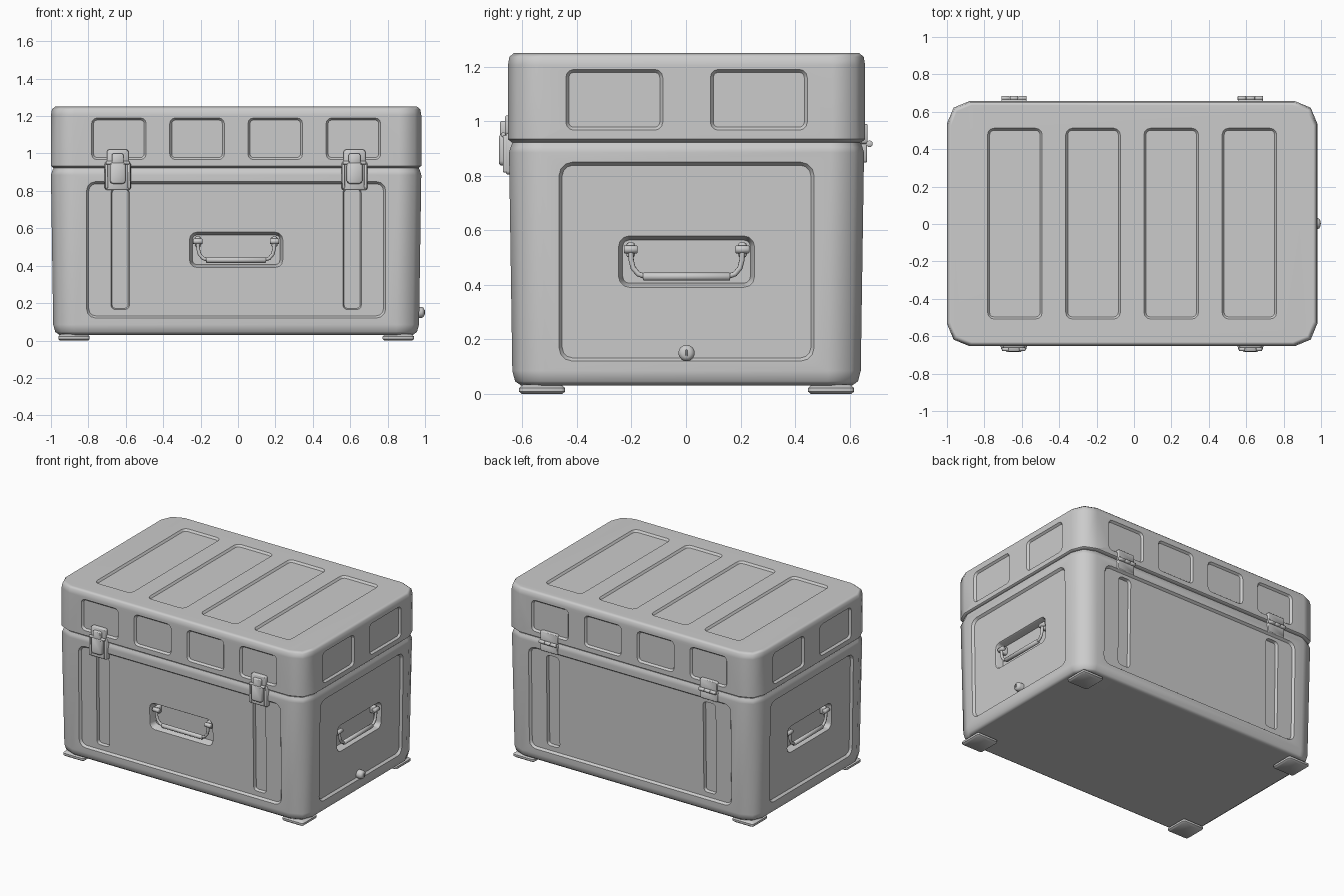
import bpy, bmesh, math
from mathutils import Matrix, Vector

if "Cube" in bpy.data.objects:
    bpy.data.objects.remove(bpy.data.objects["Cube"])

CX, CY = -0.01, 0.002          # centre of the case body
X, Y, Z = Vector((1, 0, 0)), Vector((0, 1, 0)), Vector((0, 0, 1))
AXES = {"front": (X, -Y), "back": (-X, Y), "right": (Y, X), "left": (-Y, -X)}
SLOPE = 0.015                  # body sides lean outwards slightly


def frame(face, dist, slope=0.0):
    """Local frame on a side: u across, v up, n outwards."""
    if face == "top":
        return Matrix.Translation((CX, CY, dist))
    u, n = AXES[face]
    o = Vector((CX, CY, 0)) + n * dist
    v = Z + n * slope
    return Matrix(((u.x, v.x, n.x, o.x), (u.y, v.y, n.y, o.y),
                   (u.z, v.z, n.z, o.z), (0, 0, 0, 1)))


def rounded(hw, hh, r, seg):
    pts = []
    for k, (sx, sy) in enumerate(((1, 1), (-1, 1), (-1, -1), (1, -1))):
        for i in range(seg + 1):
            a = math.pi / 2 * (k + i / seg)
            pts.append((sx * (hw - r) + r * math.cos(a), sy * (hh - r) + r * math.sin(a)))
    return pts


def smooth(ob, angle=47):
    bpy.ops.object.select_all(action="DESELECT")
    ob.select_set(True)
    bpy.context.view_layer.objects.active = ob
    bpy.ops.object.shade_smooth_by_angle(angle=math.radians(angle))


def part(name, mat, layers, u=0, v=0, seg=2):
    """Loft of rounded rectangles; layers are (half width, half height, radius, n)."""
    bm = bmesh.new()
    rings = [[bm.verts.new(mat @ Vector((u + a, v + b, n))) for a, b in rounded(hw, hh, r, seg)]
             for hw, hh, r, n in layers]
    count = len(rings[0])
    for lo, hi in zip(rings, rings[1:]):
        for i in range(count):
            j = (i + 1) % count
            bm.faces.new((lo[i], lo[j], hi[j], hi[i]))
    bm.faces.new(rings[0][::-1])
    bm.faces.new(rings[-1])
    bmesh.ops.remove_doubles(bm, verts=bm.verts, dist=1e-5)
    bmesh.ops.recalc_face_normals(bm, faces=bm.faces)
    me = bpy.data.meshes.new(name)
    bm.to_mesh(me)
    bm.free()
    ob = bpy.data.objects.new(name, me)
    bpy.context.collection.objects.link(ob)
    smooth(ob)
    return ob


def plate(name, mat, u, v, hw, hh, n0, n1, r=0.012, b=0.004):
    return part(name, mat, [(hw, hh, r, n0), (hw, hh, r, n1 - b), (hw - b, hh - b, r - b, n1)], u, v)


def rod(name, mat, centre, half, r, axis="u"):
    """Cylinder along local u or n with small chamfers."""
    m = mat @ Matrix.Translation(centre)
    if axis == "u":
        m = m @ Matrix.Rotation(math.pi / 2, 4, "Y")
    c, s = r * 0.2, r * 0.8
    return part(name, m, [(s, s, s, -half), (r, r, r, c - half), (r, r, r, half - c), (s, s, s, half)], seg=4)


def recess(mat, u0, u1, v0, v1, depth, inset, r, lip=None):
    hw, hh = (u1 - u0) / 2, (v1 - v0) / 2
    layers = [(hw, hh, r, 0.02), (hw, hh, r, 0)]
    if lip:                                     # sloped lip before the deep wall
        layers.append((hw - lip, hh - lip, r - lip, -lip - 0.008))
    layers.append((hw - inset, hh - inset, r - inset, -depth))
    ob = part("cutter", mat, layers, (u0 + u1) / 2, (v0 + v1) / 2, 3)
    ob.hide_render = True
    return ob


def carve(target, cutters):
    bpy.ops.object.select_all(action="DESELECT")
    for c in cutters:
        c.select_set(True)
    tool = bpy.context.view_layer.objects.active = cutters[0]
    bpy.ops.object.join()
    mod = target.modifiers.new("carve", "BOOLEAN")
    mod.operation, mod.solver, mod.object = "DIFFERENCE", "EXACT", tool
    bpy.context.view_layer.objects.active = target
    bpy.ops.object.modifier_apply(modifier=mod.name)
    bpy.data.objects.remove(tool)


def finish(ob):
    smooth(ob)
    ob.modifiers.new("normals", "WEIGHTED_NORMAL").keep_sharp = True


DIST = {"front": 0.6378, "back": 0.6378, "right": 0.9768, "left": 0.9768}
SIDE = {f: frame(f, d, SLOPE) for f, d in DIST.items()}

# Body with shallow panels, latch grooves and handle pockets
body = part("case_body", frame("top", 0), [
    (0.945, 0.606, 0.09, 0.03), (0.967, 0.629, 0.11, 0.046), (0.978, 0.639, 0.12, 0.085),
    (0.99, 0.651, 0.12, 0.885), (0.984, 0.645, 0.12, 0.905), (0.974, 0.635, 0.11, 0.93)], seg=2)
carve(body, [recess(m, -w, w, 0.12, 0.85, 0.016, 0.012, 0.05)
             for f, m in SIDE.items() for w in [0.8 if f in ("front", "back") else 0.468]])
pockets = [recess(SIDE[f], -0.26, 0.26, 0.38, 0.59, 0.065, 0.026, 0.05, 0.016)
           for f in ("front", "right", "left")]
pockets += [recess(SIDE[f], s * 0.62 - 0.055, s * 0.62 + 0.055, 0.16, 0.82, 0.036, 0.012, 0.03)
            for f in ("front", "back") for s in (-1, 1)]
carve(body, pockets)
finish(body)

# Lid with recessed panels on the top and all four sides
lid = part("case_lid", frame("top", 0), [
    (0.976, 0.641, 0.11, 0.922), (0.99, 0.655, 0.12, 0.934), (0.99, 0.655, 0.12, 1.205),
    (0.985, 0.65, 0.12, 1.236), (0.968, 0.633, 0.11, 1.25)], seg=2)
cuts = []
for i in range(4):
    c = (i - 1.5) * 0.418
    cuts.append(recess(frame("top", 1.25), c - 0.146, c + 0.146, -0.51, 0.51, 0.014, 0.011, 0.035))
    for f in ("front", "back"):
        cuts.append(recess(frame(f, 0.655), c - 0.146, c + 0.146, 0.967, 1.19, 0.014, 0.011, 0.03))
for f in ("right", "left"):
    for c in (-0.265, 0.265):
        cuts.append(recess(frame(f, 0.99), c - 0.178, c + 0.178, 0.967, 1.19, 0.014, 0.011, 0.03))
carve(lid, cuts)
finish(lid)

# Corner feet
for sx in (-1, 1):
    for sy in (-1, 1):
        part("foot", frame("top", 0), [(0.075, 0.075, 0.012, 0), (0.084, 0.084, 0.014, 0.008),
             (0.084, 0.084, 0.014, 0.022), (0.07, 0.07, 0.012, 0.034)], sx * 0.867, sy * 0.53)

# Carrying handles in the pockets
for f in ("front", "right", "left"):
    m, n = SIDE[f], -0.028
    half = [(-0.205, 0.53), (-0.203, 0.49), (-0.196, 0.462), (-0.178, 0.44), (-0.15, 0.43)]
    path = half + [(-u, v) for u, v in reversed(half)]
    cu = bpy.data.curves.new("handle_bail", "CURVE")
    cu.dimensions, cu.bevel_depth, cu.bevel_resolution, cu.use_fill_caps = "3D", 0.01, 2, True
    sp = cu.splines.new("POLY")
    sp.points.add(len(path) - 1)
    for p, (u, v) in zip(sp.points, path):
        p.co = (*(m @ Vector((u, v, n))), 1)
    bail = bpy.data.objects.new("handle_bail", cu)
    bpy.context.collection.objects.link(bail)
    bpy.ops.object.select_all(action="DESELECT")
    bail.select_set(True)
    bpy.context.view_layer.objects.active = bail
    bpy.ops.object.convert(target="MESH")
    smooth(bpy.context.view_layer.objects.active)
    rod("handle_grip", m, (0, 0.43, n), 0.16, 0.015)
    for s in (-1, 1):
        plate("handle_bracket", m, s * 0.205, 0.528, 0.016, 0.028, -0.07, -0.03, 0.01)
        rod("handle_pivot", m, (s * 0.205, 0.53, n), 0.025, 0.015)

# Front latches
fr = frame("front", 0)
for s in (-1, 1):
    u = s * 0.633
    plate("latch_base", fr, u, 0.88, 0.07, 0.075, 0.62, 0.662)
    plate("latch_catch", fr, u, 0.985, 0.058, 0.036, 0.64, 0.666)
    for t in (-1, 1):
        plate("latch_rail", fr, u + t * 0.06, 0.88, 0.008, 0.068, 0.65, 0.673, 0.006, 0.003)
    plate("latch_lever", fr, u, 0.895, 0.042, 0.057, 0.655, 0.687, 0.016, 0.006)
    plate("latch_hook", fr, u, 0.972, 0.031, 0.028, 0.66, 0.684, 0.008)
    rod("latch_pin", fr, (u, 0.95, 0.672), 0.062, 0.009)

# Back hinges: two leaves and a three-knuckle barrel
bk = frame("back", 0)
for s in (-1, 1):
    u = s * 0.632
    plate("hinge_upper_leaf", bk, u, 0.953, 0.067, 0.036, 0.64, 0.664, 0.008, 0.003)
    plate("hinge_lower_leaf", bk, u, 0.881, 0.067, 0.033, 0.63, 0.661, 0.008, 0.003)
    for k in (-1, 0, 1):
        rod("hinge_knuckle", bk, (u + k * 0.0455, 0.917, 0.671), 0.022, 0.012)

# Drain plug on the right side
rt = frame("right", 0)
part("drain_plug", rt, [(0.03, 0.03, 0.03, 0.93), (0.03, 0.03, 0.03, 0.99),
     (0.026, 0.026, 0.026, 1.0), (0.016, 0.016, 0.016, 1.006)], 0, 0.15, 4)
plate("drain_plug_ridge", rt, 0, 0.15, 0.003, 0.012, 0.99, 1.01, 0.002, 0.001)
